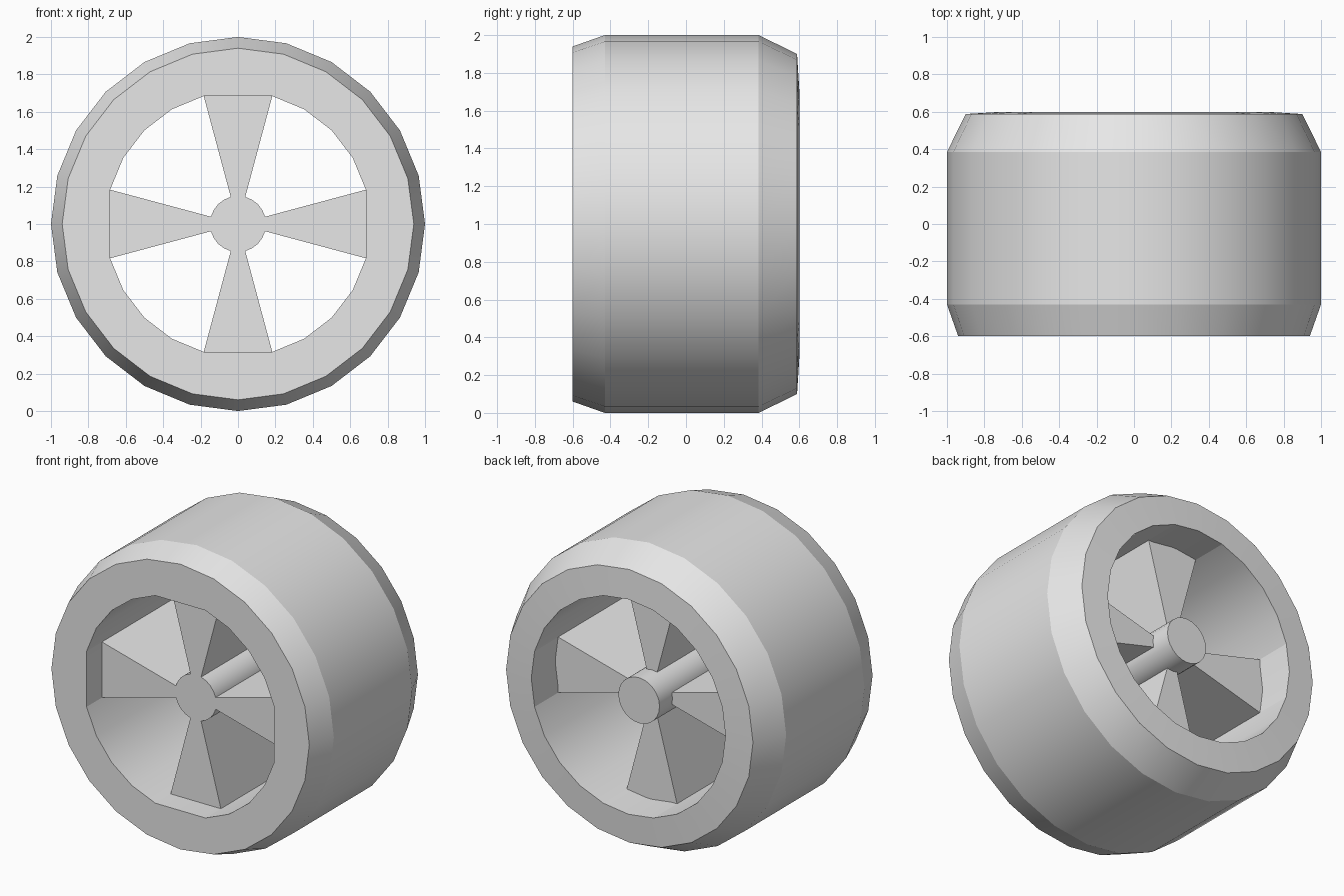
import bpy, bmesh, math

if "Cube" in bpy.data.objects:
    bpy.data.objects.remove(bpy.data.objects["Cube"], do_unlink=True)

SIDES = 24
CENTRE_Z = 1.0

grey = bpy.data.materials.new("plain grey")
grey.use_nodes = True
colour = (0.8, 0.8, 0.8, 1)
grey.diffuse_color = colour
grey.node_tree.nodes["Principled BSDF"].inputs["Base Color"].default_value = colour


def finish(bm, name, smooth):
    """Turn a bmesh into a named object with clean normals."""
    bmesh.ops.recalc_face_normals(bm, faces=bm.faces)
    mesh = bpy.data.meshes.new(name)
    bm.to_mesh(mesh)
    bm.free()
    mesh.materials.append(grey)
    obj = bpy.data.objects.new(name, mesh)
    bpy.context.collection.objects.link(obj)
    if smooth:
        bpy.ops.object.select_all(action='DESELECT')
        obj.select_set(True)
        bpy.context.view_layer.objects.active = obj
        bpy.ops.object.shade_smooth_by_angle(angle=math.radians(17))
    return obj


def polar(bm, radius, angle, y):
    return bm.verts.new((radius * math.cos(angle), y,
                         CENTRE_Z + radius * math.sin(angle)))


def ring(bm, radius, y, quarter_radius=None):
    """Circle of vertices about the axle; the four quarter points may differ."""
    verts = []
    for i in range(SIDES):
        quarter = quarter_radius and i % (SIDES // 4) == 0
        verts.append(polar(bm, quarter_radius if quarter else radius,
                           math.tau * i / SIDES, y))
    return verts


def bridge(bm, a, b):
    n = len(a)
    for i in range(n):
        j = (i + 1) % n
        bm.faces.new((a[i], a[j], b[j], b[i]))


# Tyre: bevelled outer tread, flat walls and an open bore
BORE = 0.708
CHORD = BORE * math.cos(math.tau / SIDES)
bm = bmesh.new()
rings = [ring(bm, r, y) for r, y in
         ((0.94, -0.6), (1.0, -0.43), (1.0, 0.385), (0.9, 0.588), (BORE, 0.6))]
rings.append(ring(bm, BORE, -0.6, CHORD))
for k, loop in enumerate(rings):
    bridge(bm, loop, rings[(k + 1) % len(rings)])
finish(bm, "tyre", True)

# Hub: round axle, flush with the spokes in front and proud of them behind
FRONT, SPOKE_BACK, HUB_BACK, HUB = -0.44, 0.355, 0.49, 0.15
bm = bmesh.new()
front, back = ring(bm, HUB, FRONT), ring(bm, HUB, HUB_BACK)
bridge(bm, front, back)
bm.faces.new(front)
bm.faces.new(back)
finish(bm, "hub", True)

# Spokes: four deep wedges widening from the hub to the bore
half = math.tau / SIDES
for name, turn in (("left", 0), ("top", 1), ("right", 2), ("bottom", 3)):
    bm = bmesh.new()
    ends = []
    for y, middle in ((FRONT, CHORD), (SPOKE_BACK, BORE)):
        mid = turn * math.pi / 2
        ends.append([polar(bm, r, mid + a, y) for r, a in
                     ((HUB, -half), (BORE, -half), (middle, 0),
                      (BORE, half), (HUB, half))])
    bridge(bm, *ends)
    for end in ends:
        bm.faces.new(end)
    finish(bm, name + "_spoke", False)
